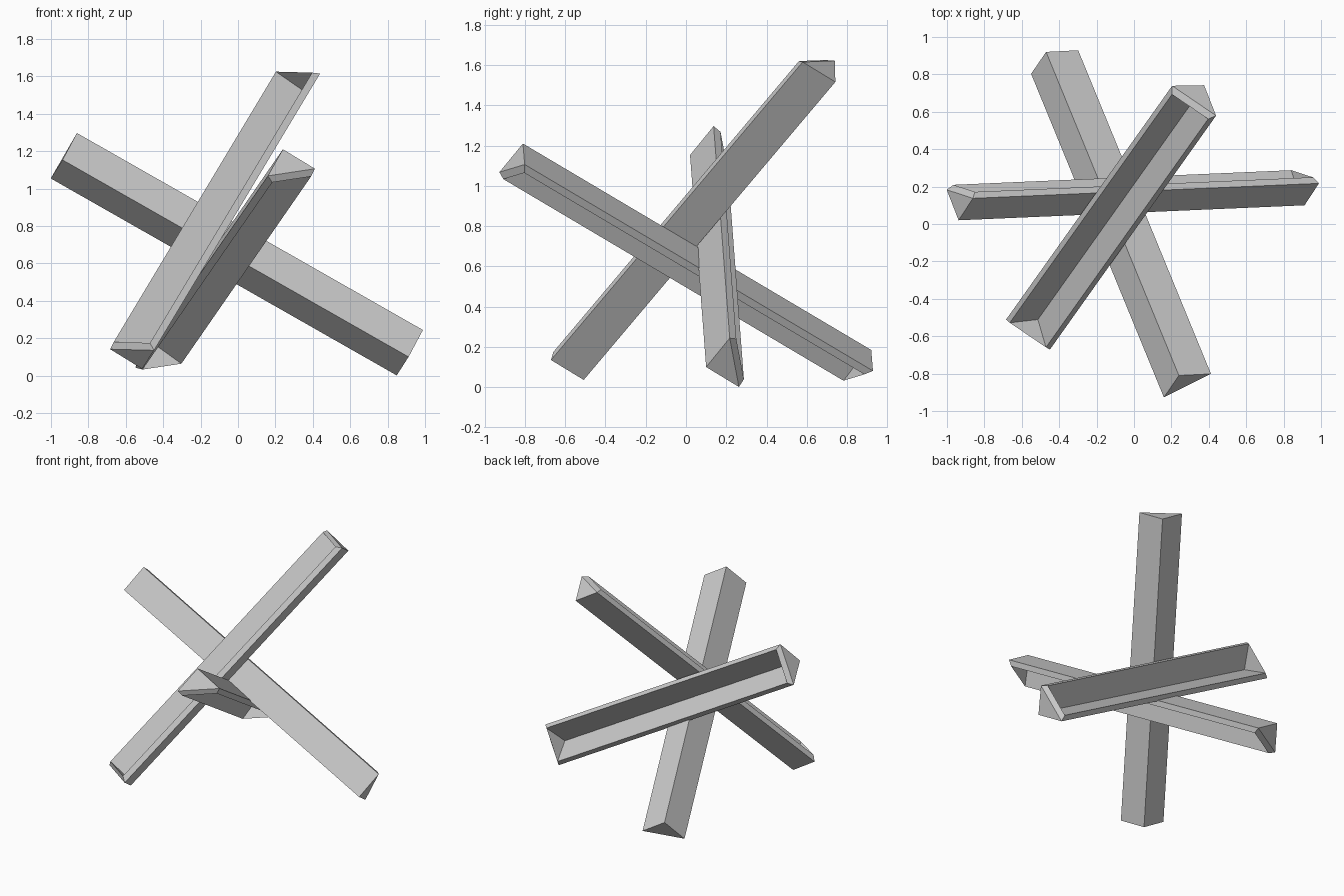
import bpy
import bmesh
from mathutils import Vector

if "Cube" in bpy.data.objects:
    bpy.data.objects.remove(bpy.data.objects["Cube"])

HALF = 0.142   # half the open width, also the depth of the right-angle section
INSET = 0.025  # how far the rim slopes inward
RAISE = 0.03   # how far the rim rises above the open side


def angle_beam(name, start, end, across):
    """Right-angled trough: apex line start-end, open side spanning 'across'."""
    a, b = Vector(start), Vector(end)
    axis = (b - a).normalized()
    w = Vector(across)
    w = (w - axis * w.dot(axis)).normalized()
    n = axis.cross(w)
    length = (b - a).length

    bm = bmesh.new()

    def section(pos, half, lift):
        base = a + axis * pos
        pts = [base + n * (HALF + lift) - w * half,
               base + n * lift,
               base + n * (HALF + lift) + w * half]
        return [bm.verts.new(p) for p in pts]

    # outer shell and the raised, inset inner trough
    o0, o1 = section(0, HALF, 0), section(length, HALF, 0)
    i0 = section(INSET, HALF - INSET, RAISE)
    i1 = section(length - INSET, HALF - INSET, RAISE)
    for s0, s1 in ((o0, o1), (i0, i1)):
        bm.faces.new(s0)
        bm.faces.new(s1)
        for k in (0, 1):
            bm.faces.new((s0[k], s0[k + 1], s1[k + 1], s1[k]))

    # sloping rim joining the two
    outer = (o0[0], o0[2], o1[2], o1[0])
    inner = (i0[0], i0[2], i1[2], i1[0])
    for k in range(4):
        m = (k + 1) % 4
        bm.faces.new((outer[k], outer[m], inner[m], inner[k]))
    bmesh.ops.recalc_face_normals(bm, faces=bm.faces)

    mesh = bpy.data.meshes.new(name)
    bm.to_mesh(mesh)
    bm.free()
    obj = bpy.data.objects.new(name, mesh)
    bpy.context.collection.objects.link(obj)


# three crossed beams; the sign of 'across' sets which side is open
angle_beam("side_beam", (-0.938, 0.02, 1.153), (0.912, 0.10, 0.10), (-0.135, 0.045, -0.24))
angle_beam("long_beam", (0.24, -0.81, 1.21), (-0.47, 0.92, 0.185), (0.25, 0.12, 0.04))
angle_beam("tall_beam", (-0.513, -0.508, 0.036), (0.375, 0.742, 1.516), (-0.24, 0.155, 0.0))
